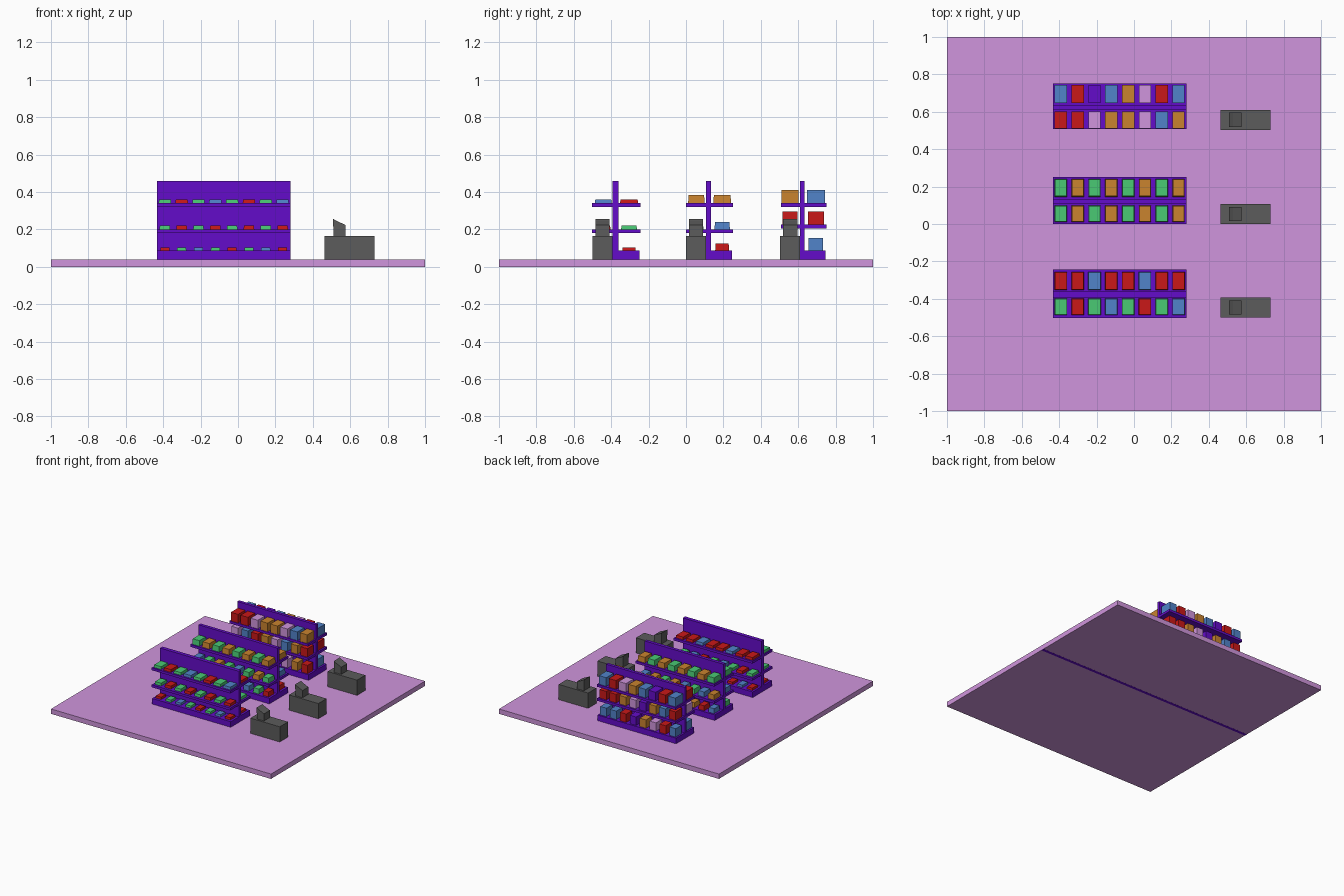
import bpy, bmesh

if "Cube" in bpy.data.objects:
    bpy.data.objects.remove(bpy.data.objects["Cube"])

def material(name, rgb):
    m = bpy.data.materials.new(name)
    m.diffuse_color = tuple((c / 255) ** 2.2 for c in rgb) + (1,)
    m.use_nodes = True
    m.node_tree.nodes["Principled BSDF"].inputs["Base Color"].default_value = m.diffuse_color
    return m

PINK = material("pink", (207, 148, 220))
PURPLE = material("purple", (100, 20, 200))
GREY = material("dark_grey", (92, 92, 92))
GOODS = {"R": material("red", (200, 30, 30)), "G": material("green", (75, 200, 115)),
         "B": material("blue", (82, 130, 200)), "O": material("orange", (200, 130, 50)),
         "P": PURPLE, "K": PINK}

def finish(name, bm, mat):
    bmesh.ops.recalc_face_normals(bm, faces=bm.faces[:])
    mesh = bpy.data.meshes.new(name)
    bm.to_mesh(mesh)
    bm.free()
    mesh.materials.append(mat)
    ob = bpy.data.objects.new(name, mesh)
    bpy.context.collection.objects.link(ob)
    return ob

def box(name, x, y, z, mat, taper=1.0):
    """Box between (min, max) pairs; taper shrinks the top face."""
    bm = bmesh.new()
    bmesh.ops.create_cube(bm, size=1)
    for v in bm.verts:
        k = taper if v.co.z > 0 else 1.0
        v.co.x = (x[0] + x[1]) / 2 + v.co.x * k * (x[1] - x[0])
        v.co.y = (y[0] + y[1]) / 2 + v.co.y * k * (y[1] - y[0])
        v.co.z = z[0] if v.co.z < 0 else z[1]
    return finish(name, bm, mat)

def prism(name, profile, y, mat):
    """XZ profile extruded along y."""
    bm = bmesh.new()
    face = bm.faces.new([bm.verts.new((px, y[0], pz)) for px, pz in profile])
    ext = bmesh.ops.extrude_face_region(bm, geom=[face])["geom"]
    bmesh.ops.translate(bm, vec=(0, y[1] - y[0], 0),
                        verts=[g for g in ext if isinstance(g, bmesh.types.BMVert)])
    return finish(name, bm, mat)

# Floor slab and the thin seam underneath
box("floor", (-1, 1), (-1, 1), (0, 0.04), PINK)
box("floor_seam", (-1, 1), (0.107, 0.132), (-0.0005, 0.002), PURPLE)

SX = (-0.433, 0.282)

def goods_row(name, colours, y, z, width, depth, height, taper):
    for i, c in enumerate(colours):
        x = -0.391 + 0.0899 * i
        box(f"{name}_{i + 1}", (x - width / 2, x + width / 2),
            (y - depth / 2, y + depth / 2), (z, z + height), GOODS[c], taper)

def shelf_unit(name, panel, edge, mid_top, sizes, taper, front, back):
    centre = sum(panel) / 2
    box(name + "_back_panel", SX, panel, (0.04, 0.46), PURPLE)
    box(name + "_base", SX, (edge[0] + 0.005, edge[1] - 0.005), (0.04, 0.086), PURPLE)
    box(name + "_middle_shelf", SX, edge, (mid_top - 0.02, mid_top), PURPLE)
    box(name + "_top_shelf", SX, edge, (0.32, 0.34), PURPLE)
    # Goods on each level, bottom to top, both sides of the panel
    for level, z in enumerate((0.086, mid_top, 0.34)):
        w, d, h = sizes[level]
        goods_row(f"{name}_front_goods_{level + 1}", front[level], centre - 0.065, z,
                  w, d - 0.007, h, taper)
        goods_row(f"{name}_rear_goods_{level + 1}", back[level], centre + 0.073, z,
                  w, d, h, taper)

shelf_unit("front_rack", (-0.393, -0.362), (-0.502, -0.243), 0.20,
           [(0.05, 0.072, 0.018), (0.057, 0.085, 0.022), (0.067, 0.097, 0.021)], 0.94,
           ["RGBGRGBR", "GRGRGRGR", "GRGBGRGB"],
           ["RBRGRBRR", "GRGBGRBG", "RRBRRBRR"])
shelf_unit("middle_rack", (0.107, 0.134), (0.0, 0.25), 0.20,
           [(0.052, 0.075, 0.039), (0.058, 0.083, 0.04), (0.066, 0.096, 0.044)], 0.92,
           ["GBRGOBGR", "BGOGBGOG", "GOGOGOGO"],
           ["BROBGBOR", "OBGBOGOB", "GOGOGOGO"])
shelf_unit("rear_rack", (0.609, 0.634), (0.507, 0.752), 0.225,
           [(0.057, 0.077, 0.069), (0.061, 0.086, 0.07), (0.066, 0.097, 0.071)], 1.0,
           ["BKORBKOR", "KBROKBOR", "RRKOOKBO"],
           ["BRKOPRBB", "RBOPKORR", "BRPBOKRB"])

# Checkout counters with slanted registers
HEAD = [(0.511, 0.16), (0.575, 0.16), (0.575, 0.224), (0.53, 0.244), (0.508, 0.257)]
for i, y in enumerate((-0.5, 0.0, 0.503)):
    box(f"checkout_counter_{i + 1}", (0.463, 0.73), (y, y + 0.107), (0.04, 0.165), GREY)
    prism(f"register_{i + 1}", HEAD, (y + 0.016, y + 0.092), GREY)
